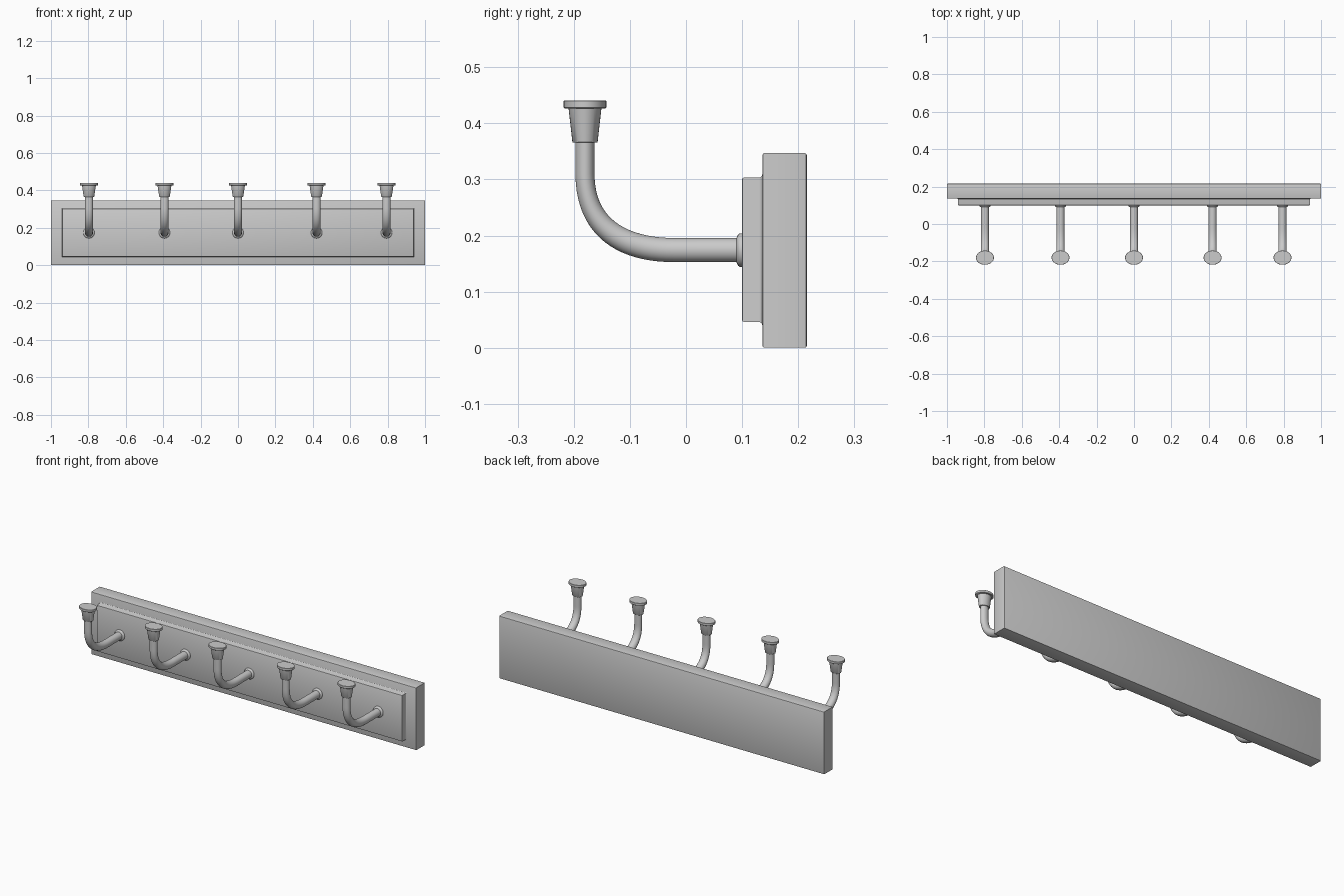
import bpy, bmesh
from math import sin, cos, pi
from mathutils import Vector

if "Cube" in bpy.data.objects:
    bpy.data.objects.remove(bpy.data.objects["Cube"])

HOOK_X = [-0.797, -0.393, 0.0, 0.42, 0.794]
HOOK_Z = 0.174
POST_Y = -0.18
Y_SQUASH = 0.79   # hooks are slightly flattened front to back
SIDES = 32


def finish(bm, name):
    bmesh.ops.recalc_face_normals(bm, faces=bm.faces)
    mesh = bpy.data.meshes.new(name)
    bm.to_mesh(mesh)
    bm.free()
    return mesh


def add(mesh, name, location=(0, 0, 0)):
    obj = bpy.data.objects.new(name, mesh)
    obj.location = location
    bpy.context.collection.objects.link(obj)
    bpy.ops.object.select_all(action='DESELECT')
    obj.select_set(True)
    bpy.context.view_layer.objects.active = obj
    bpy.ops.object.shade_smooth_by_angle(angle=0.6)
    return obj


def skin(bm, rings):
    for a, b in zip(rings, rings[1:]):
        n = len(a)
        for i in range(n):
            bm.faces.new((a[i], a[(i + 1) % n], b[(i + 1) % n], b[i]))
    bm.faces.new(rings[0])
    bm.faces.new(rings[-1])


def slab(name, half_x, z0, z1, profile):
    """Rectangular slab; profile lists (y, outward offset of the rim)."""
    bm = bmesh.new()
    rings = []
    for y, o in profile:
        x = half_x + o
        rings.append([bm.verts.new(p) for p in
                      ((-x, y, z0 - o), (x, y, z0 - o), (x, y, z1 + o), (-x, y, z1 + o))])
    skin(bm, rings)
    return add(finish(bm, name), name)


def sweep(name, stations):
    """Tube through (y, z, radius, direction) stations in the yz plane."""
    bm = bmesh.new()
    rings = []
    for y, z, r, d in stations:
        normal = Vector((0, -d[1], d[0]))
        ring = []
        for i in range(SIDES):
            a = 2 * pi * i / SIDES
            p = Vector((cos(a) * r, 0, 0)) + normal * sin(a) * r
            ring.append(bm.verts.new((p.x, y + p.y * Y_SQUASH, z + p.z)))
        rings.append(ring)
    skin(bm, rings)
    return finish(bm, name)


# Back board with softened edges
slab("back_board", 1.0, 0.0, 0.347,
     [(0.136, -0.004), (0.1375, -0.001), (0.14, 0), (0.211, 0), (0.214, -0.001), (0.2155, -0.004)])

# Raised front panel with a small cove where it meets the board
slab("front_panel", 0.94, 0.046, 0.303,
     [(0.1, -0.003), (0.101, -0.001), (0.103, 0), (0.13, 0), (0.133, 0.001),
      (0.135, 0.003), (0.136, 0.006), (0.14, 0.006)])

# Hook arm: wall collar, straight run, bend, upright
FORWARD, UP = (-1, 0), (0, 1)
arm = [(y, HOOK_Z, r, FORWARD) for y, r in
       ((0.105, 0.03), (0.096, 0.03), (0.093, 0.028), (0.091, 0.024), (0.09, 0.0215))]
bend = [Vector(p) for p in ((-0.02, HOOK_Z), (-0.115, HOOK_Z), (POST_Y, 0.215), (POST_Y, 0.31))]
STEPS = 20
for i in range(STEPS + 1):
    t = i / STEPS
    u = 1 - t
    p = u**3 * bend[0] + 3 * u*u*t * bend[1] + 3 * u*t*t * bend[2] + t**3 * bend[3]
    d = u*u * (bend[1] - bend[0]) + 2 * u*t * (bend[2] - bend[1]) + t*t * (bend[3] - bend[2])
    d = Vector((d.x / Y_SQUASH, d.y)).normalized()
    arm.append((p.x, p.y, 0.0215, d))
arm.append((POST_Y, 0.38, 0.0215, UP))
arm_mesh = sweep("hook_arm", arm)

# Knob: tapered cup with a flat cap
knob = [(POST_Y, z, r, UP) for z, r in
        ((0.366, 0.0275), (0.367, 0.0285), (0.426, 0.037), (0.4265, 0.046),
         (0.428, 0.048), (0.4395, 0.048), (0.4405, 0.047))]
knob_mesh = sweep("hook_knob", knob)

for n, x in enumerate(HOOK_X, 1):
    add(arm_mesh, f"hook_arm_{n}", (x, 0, 0))
    add(knob_mesh, f"hook_knob_{n}", (x, 0, 0))
